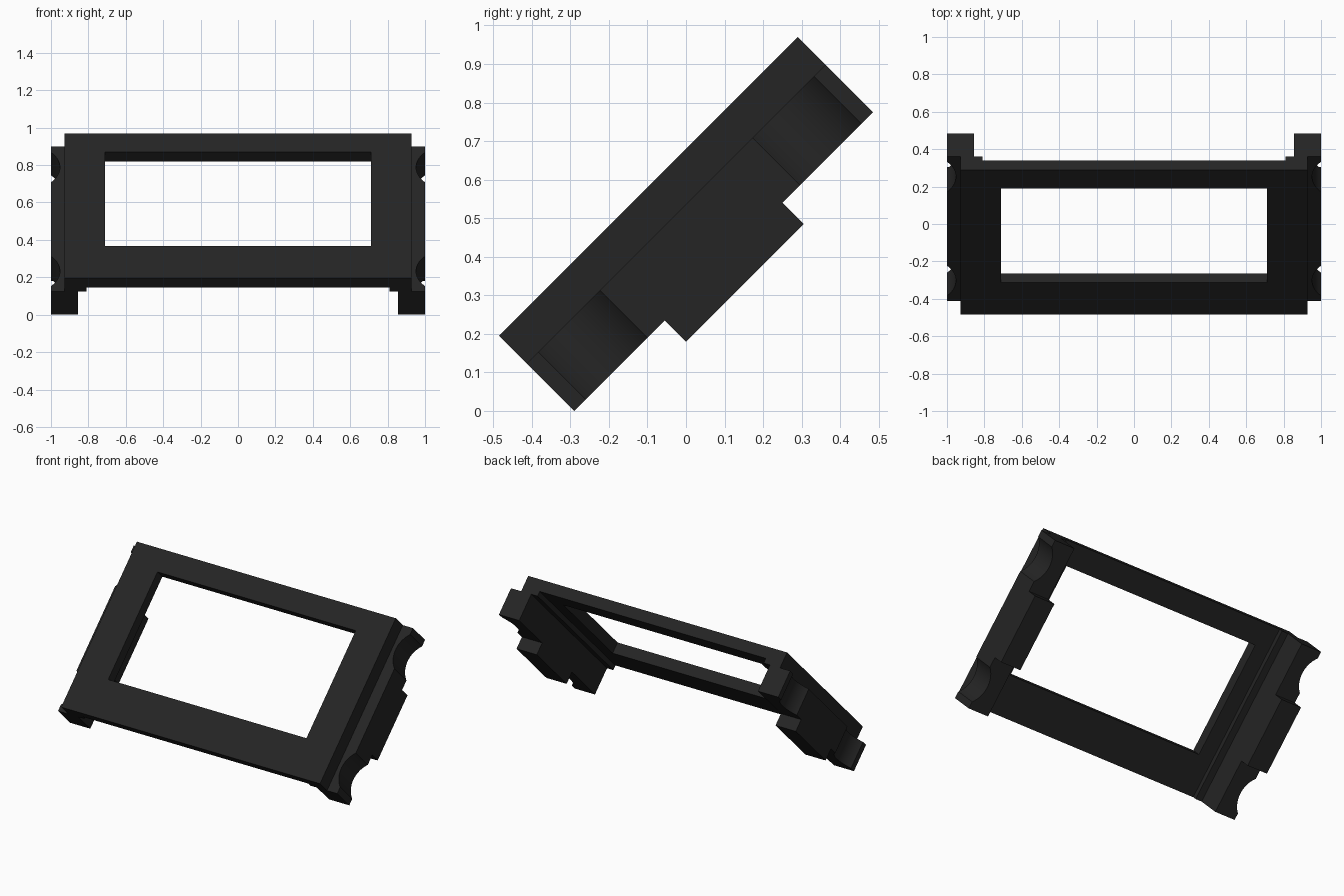
import bpy, bmesh, math
from mathutils import Matrix

if "Cube" in bpy.data.objects:
    bpy.data.objects.remove(bpy.data.objects["Cube"])

# Everything is laid out flat as (x across, u up the slope, v outward), then tilted 45 degrees
TILT = Matrix.Rotation(math.radians(45), 4, 'X')
U0, U1 = -0.205, 0.891            # ends of the frame along the slope
UMID = (U0 + U1) / 2
V_TAB, V_RAIL, V_LEDGE, V_PLATE, V_TOP = 0.127, 0.205, 0.379, 0.410, 0.481

black = bpy.data.materials.new("matte black")
black.diffuse_color = (0.018, 0.018, 0.018, 1)
black.use_nodes = True
black.node_tree.nodes["Principled BSDF"].inputs["Base Color"].default_value = black.diffuse_color


def finish(name, bm):
    bmesh.ops.recalc_face_normals(bm, faces=bm.faces)
    bm.transform(TILT)
    me = bpy.data.meshes.new(name)
    bm.to_mesh(me)
    bm.free()
    me.materials.append(black)
    ob = bpy.data.objects.new(name, me)
    bpy.context.collection.objects.link(ob)
    return ob


def prism(name, points, offset):
    """Extrude a closed outline of 3D points along an offset."""
    bm = bmesh.new()
    face = bm.faces.new([bm.verts.new(p) for p in points])
    ext = bmesh.ops.extrude_face_region(bm, geom=[face])
    verts = [g for g in ext["geom"] if isinstance(g, bmesh.types.BMVert)]
    bmesh.ops.translate(bm, verts=verts, vec=offset)
    return finish(name, bm)


def box(name, x0, x1, u0, u1, v0, v1):
    pts = [(x0, u0, v0), (x1, u0, v0), (x1, u1, v0), (x0, u1, v0)]
    return prism(name, pts, (0, 0, v1 - v0))


# Frame: stepped plate with a deep rail down each side
half = [(0.81, V_PLATE), (0.81, V_LEDGE), (0.855, V_LEDGE), (0.855, V_TAB),
        (1.0, V_TAB), (1.0, V_LEDGE), (0.927, V_LEDGE), (0.927, V_TOP)]
outline = half + [(-x, v) for x, v in reversed(half)]
frame = prism("bezel_frame", [(x, U0, v) for x, v in outline], (0, U1 - U0, 0))

# Window opening
cutters = [box("window_cutter", -0.71, 0.71, 0.037, 0.75, 0.3, 0.6)]

# Rail undersides trimmed at both ends, leaving a tab in the middle
cutters.append(box("lower_trim_cutter", -1.2, 1.2, U0 - 0.1, 0.127, 0.0, V_RAIL))
cutters.append(box("upper_trim_cutter", -1.2, 1.2, 0.5586, U1 + 0.1, 0.0, V_RAIL))

# Round finger scoops in the outer rail sides
R, SEG = 0.157, 96
for sx in (-1, 1):
    for su in (-1, 1):
        cx, cu = sx * (0.952 + R), UMID + su * 0.3925
        ring = [(cx + R * math.cos(2 * math.pi * i / SEG),
                 cu + R * math.sin(2 * math.pi * i / SEG), 0.1) for i in range(SEG)]
        cutters.append(prism("scoop_cutter", ring, (0, 0, 0.5)))

# Apply the cuts and drop the cutters
bpy.context.view_layer.objects.active = frame
frame.select_set(True)
for c in cutters:
    c.hide_render = True
    mod = frame.modifiers.new("cut", 'BOOLEAN')
    mod.operation = 'DIFFERENCE'
    mod.solver = 'EXACT'
    mod.object = c
    bpy.ops.object.modifier_apply(modifier=mod.name)
    bpy.data.objects.remove(c)

bpy.ops.object.shade_smooth_by_angle(angle=math.radians(30))
